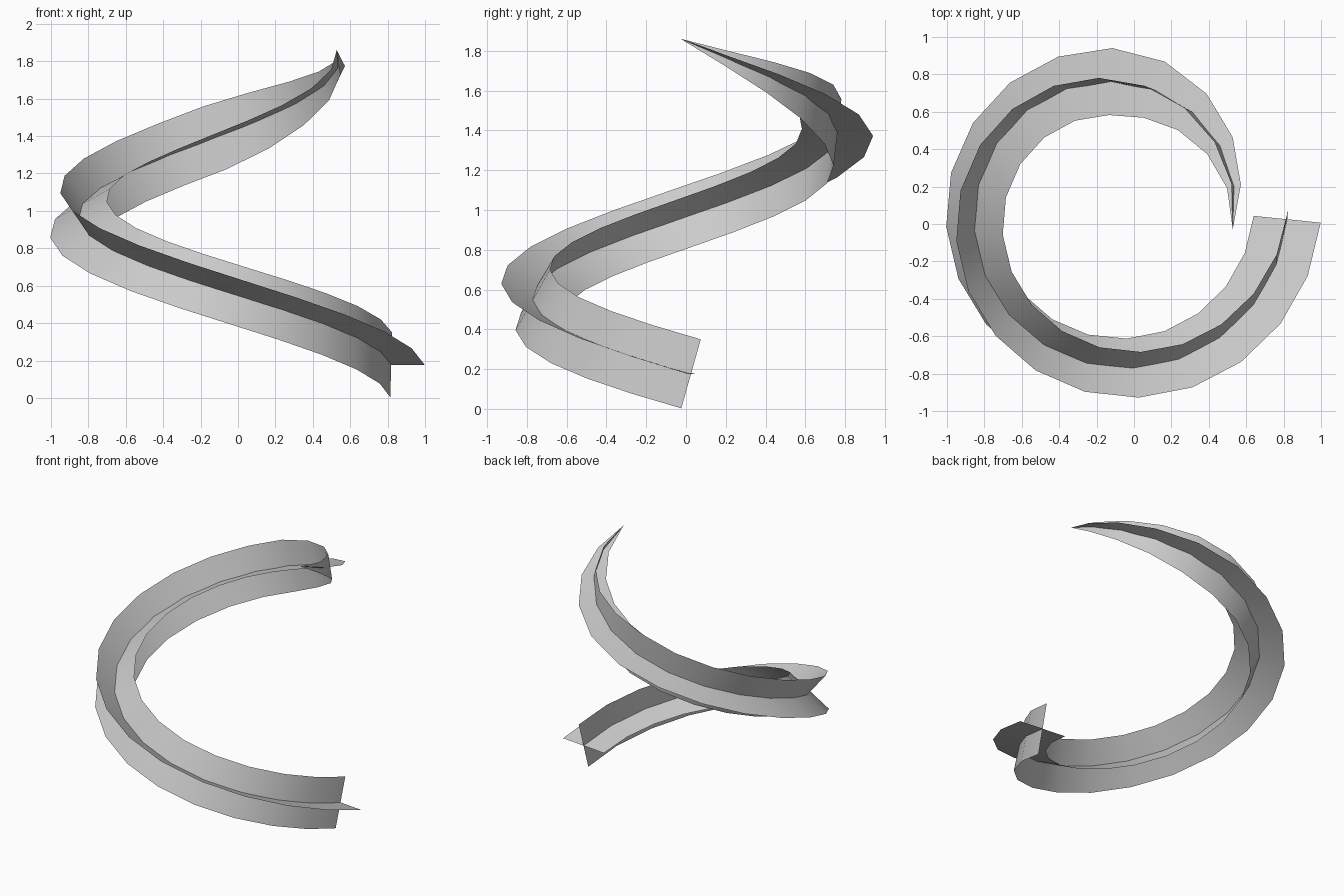
import bpy, bmesh, math
from mathutils import Vector

if "Cube" in bpy.data.objects:
    bpy.data.objects.remove(bpy.data.objects["Cube"])

STEPS = 20
HALF_WIDTH = 0.18
TIP_TAPER = [1, 0.89, 0.69, 0.46, 0.22, 0]   # last quarter narrows to a point


def centre(i):
    """Rising clockwise path, tightening slowly towards the top."""
    a = -math.radians(2.5 + 15.7 * i + 0.13 * i * i)
    r = 0.911 - 0.01425 * i
    z = 0.177 + 0.071 * i + 0.00066 * i * i
    return Vector((-0.091 + r * math.cos(a), 0.065 + r * math.sin(a), z))


def blade(name, offset):
    """One flat ribbon along the path, rolling slowly about it."""
    bm = bmesh.new()
    rows = []
    for i in range(STEPS + 1):
        p = centre(i)
        tangent = (centre(i + 0.1) - centre(i - 0.1)).normalized()
        out = Vector((-tangent.y, tangent.x, 0)).normalized()
        up = tangent.cross(out)
        if up.z < 0:
            up.negate()
        roll = math.radians(5.6 * i + offset)
        w = HALF_WIDTH * TIP_TAPER[max(0, i - 15)]
        d = (out * math.cos(roll) + up * math.sin(roll)) * w
        rows.append((bm.verts.new(p + d), bm.verts.new(p - d)))
    for (a, b), (c, e) in zip(rows, rows[1:]):
        bm.faces.new((a, b, e, c)).smooth = True
    bmesh.ops.remove_doubles(bm, verts=bm.verts, dist=1e-5)
    mesh = bpy.data.meshes.new(name)
    bm.to_mesh(mesh)
    bm.free()
    bpy.context.collection.objects.link(bpy.data.objects.new(name, mesh))


# Two crossed ribbons share the same spiral
blade("flat_spiral_blade", 0)
blade("upright_spiral_blade", 90)
